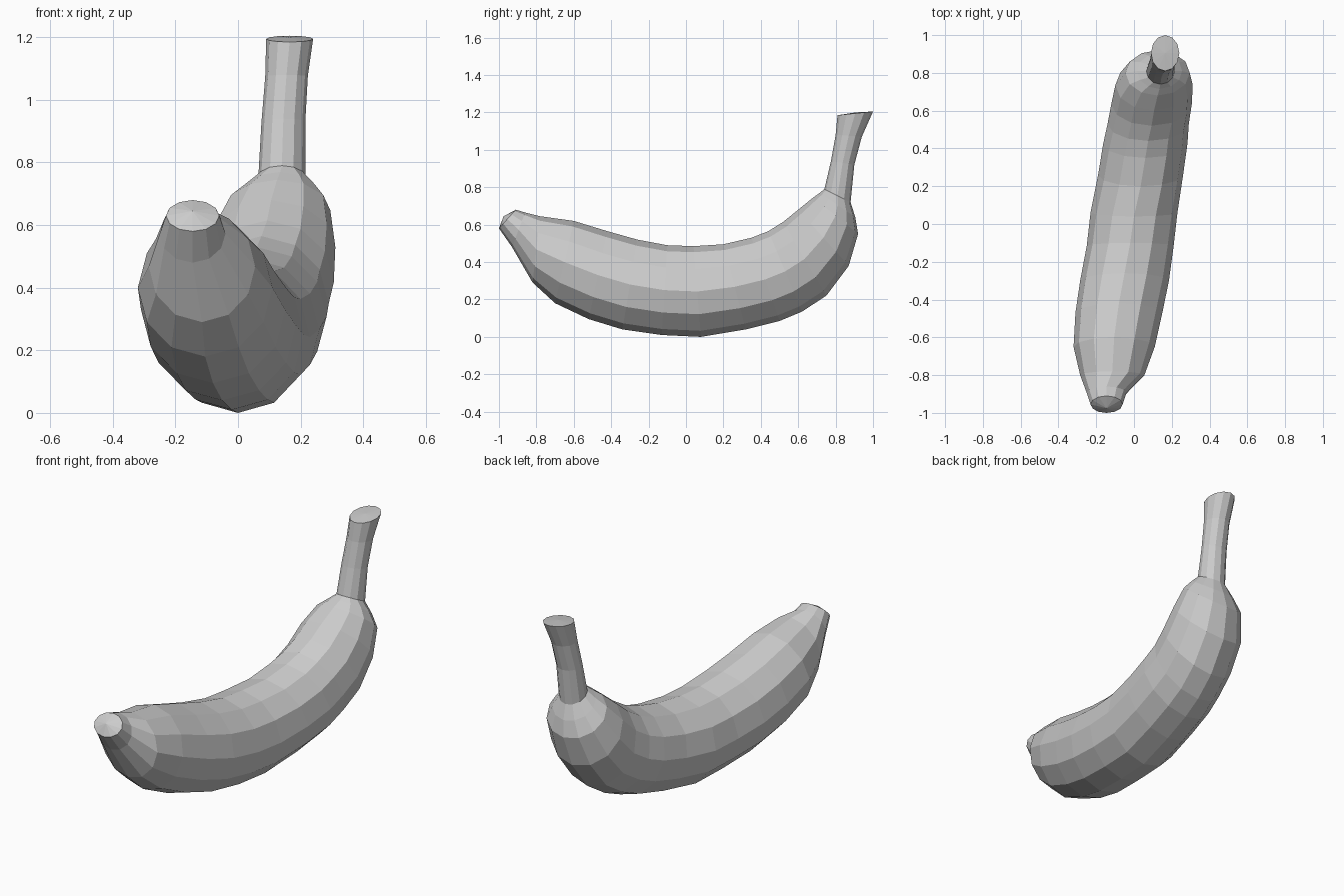
import bpy
import bmesh
from math import cos, sin, pi
from mathutils import Vector

SIDES = 12

# Cross-sections from blossom tip to stem:
# (outer y, outer z, inner y, inner z, centre x, half width)
FRUIT = [
    (-1.0, .58, -.91, .68, -.145, .085),
    (-.93, .48, -.86, .665, -.145, .105),
    (-.82, .29, -.78, .645, -.115, .17),
    (-.7, .18, -.6, .62, -.105, .215),
    (-.52, .095, -.42, .565, -.08, .23),
    (-.34, .04, -.26, .52, -.05, .235),
    (-.13, .01, -.1, .49, -.02, .23),
    (.08, 0, .04, .485, 0, .23),
    (.32, .04, .2, .495, .035, .225),
    (.5, .085, .35, .53, .06, .223),
    (.62, .135, .44, .565, .075, .215),
    (.75, .22, .52, .615, .093, .213),
    (.87, .38, .6, .68, .106, .205),
    (.92, .55, .68, .745, .125, .17),
    (.905, .64, .715, .77, .135, .12),
]
STEM = [
    (.88, .72, .74, .79, .14, .075),
    (.9, .92, .775, .94, .145, .07),
    (.94, 1.07, .8, 1.08, .155, .068),
    (1.0, 1.205, .81, 1.185, .165, .075),
]


def make_material(name, colour):
    """Flat colour shown both in the viewport and in a render."""
    mat = bpy.data.materials.new(name)
    mat.use_nodes = True
    mat.diffuse_color = colour
    shader = next(n for n in mat.node_tree.nodes if n.type == 'BSDF_PRINCIPLED')
    shader.inputs["Base Color"].default_value = colour
    shader.inputs["Roughness"].default_value = 0.7
    return mat


def add_ring(bm, section):
    """Elliptical ring spanning the outer and inner edge of the curve."""
    outer_y, outer_z, inner_y, inner_z, centre_x, half_width = section
    outer = Vector((centre_x, outer_y, outer_z))
    inner = Vector((centre_x, inner_y, inner_z))
    middle = (outer + inner) / 2
    across = Vector((half_width, 0, 0))
    upward = (inner - outer) / 2
    angles = [2 * pi * i / SIDES for i in range(SIDES)]
    return [bm.verts.new(middle + across * cos(a) + upward * sin(a)) for a in angles]


def loft(name, sections, material, start_dome=None, end_dome=None):
    """Skin the rings, closing an end with a shallow fan where a dome is given."""
    bm = bmesh.new()
    rings = [add_ring(bm, section) for section in sections]
    for first, second in zip(rings, rings[1:]):
        for i in range(SIDES):
            j = (i + 1) % SIDES
            bm.faces.new((first[i], first[j], second[j], second[i]))
    for ring, offset in ((rings[0], start_dome), (rings[-1], end_dome)):
        if offset is None:
            continue
        centre = sum((v.co for v in ring), Vector()) / SIDES
        peak = bm.verts.new(centre + Vector(offset))
        for i in range(SIDES):
            bm.faces.new((ring[i], ring[(i + 1) % SIDES], peak))
    bmesh.ops.recalc_face_normals(bm, faces=bm.faces)
    # Make sure open shells also face away from their middle
    volume = bm.calc_volume(signed=True)
    if volume < 0:
        bmesh.ops.reverse_faces(bm, faces=bm.faces)
    mesh = bpy.data.meshes.new(name)
    bm.to_mesh(mesh)
    bm.free()
    mesh.materials.append(material)
    obj = bpy.data.objects.new(name, mesh)
    bpy.context.collection.objects.link(obj)
    return obj


default_cube = bpy.data.objects.get("Cube")
if default_cube:
    bpy.data.objects.remove(default_cube, do_unlink=True)

peel = make_material("light grey peel", (.6, .6, .6, 1))

# Curved fruit body with its blunt tip, and the stem sharing the neck ring
loft("fruit_body", FRUIT + STEM[:1], peel, start_dome=(0, -.02, .015))
loft("stem", STEM, peel, end_dome=(0, 0, .005))
